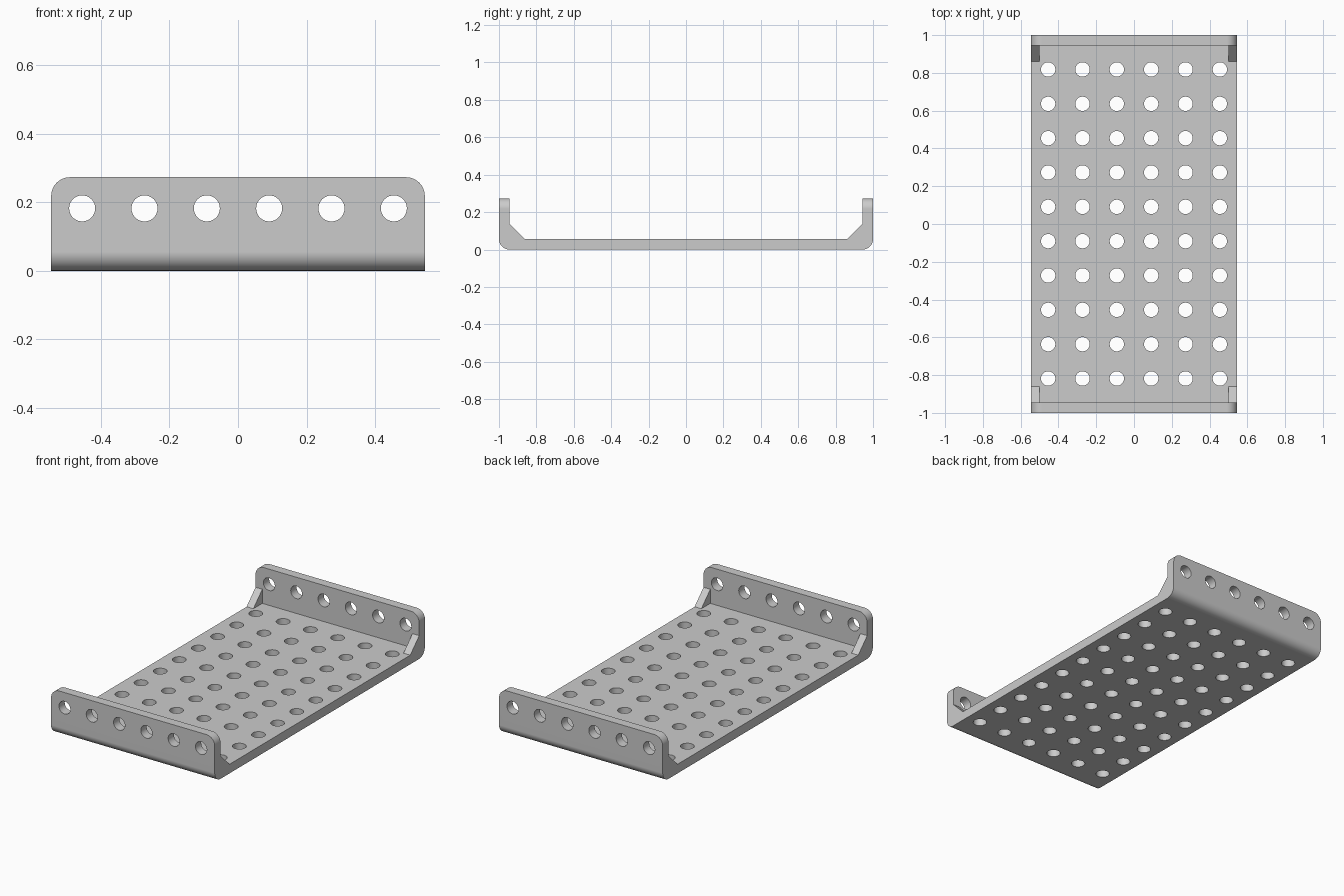
import bpy, bmesh
from mathutils import Matrix, Vector
from math import pi

cube = bpy.data.objects.get("Cube")
if cube:
    bpy.data.objects.remove(cube, do_unlink=True)

W, L, H, T = 0.545, 1.0, 0.273, 0.055   # half width, half length, height, thickness
PITCH, HOLE_R = 0.1818, 0.038
GUSSET, RIB = 0.085, 0.045

steel = bpy.data.materials.new("light grey metal")
steel.use_nodes = True
grey = (0.6, 0.6, 0.6, 1)
steel.diffuse_color = grey
steel.node_tree.nodes["Principled BSDF"].inputs["Base Color"].default_value = grey


def make_object(name, bm):
    bmesh.ops.recalc_face_normals(bm, faces=bm.faces)
    mesh = bpy.data.meshes.new(name)
    bm.to_mesh(mesh)
    bm.free()
    mesh.materials.append(steel)
    obj = bpy.data.objects.new(name, mesh)
    bpy.context.collection.objects.link(obj)
    return obj


def extrude_profile(points, x0, x1):
    """Sweep a (y, z) outline from x0 to x1."""
    bm = bmesh.new()
    face = bm.faces.new([bm.verts.new((x0, y, z)) for y, z in points])
    new = bmesh.ops.extrude_face_region(bm, geom=[face])["geom"]
    verts = [g for g in new if isinstance(g, bmesh.types.BMVert)]
    bmesh.ops.translate(bm, verts=verts, vec=(x1 - x0, 0, 0))
    return bm


def row(count):
    return [(i - (count - 1) / 2) * PITCH for i in range(count)]


# U-shaped channel with rounded outer bends and rounded flange corners
inner = L - T
bm = extrude_profile([(-L, 0), (L, 0), (L, H), (inner, H), (inner, T),
                      (-inner, T), (-inner, H), (-L, H)], -W, W)
rounded = []
for e in bm.edges:
    mid = (e.verts[0].co + e.verts[1].co) / 2
    d = e.verts[1].co - e.verts[0].co
    bend = abs(d.x) > W and mid.z < 0.001
    corner = abs(d.y) > 0.01 and mid.z > H - 0.001
    if bend or corner:
        rounded.append(e)
bmesh.ops.bevel(bm, geom=rounded, offset=T, offset_type='OFFSET',
                segments=8, profile=0.5, affect='EDGES')
channel = make_object("channel_plate", bm)

# Hole cutters: a grid through the floor and a row through both flanges
bm = bmesh.new()


def add_cutter(matrix, depth):
    bmesh.ops.create_cone(bm, cap_ends=True, segments=32, radius1=HOLE_R,
                          radius2=HOLE_R, depth=depth, matrix=matrix)


for x in row(6):
    for y in row(10):
        add_cutter(Matrix.Translation((x, y, T / 2)), T * 2)
    add_cutter(Matrix.Translation((x, 0, 0.182)) @ Matrix.Rotation(pi / 2, 4, 'X'), 2.2)
cutter = make_object("hole_cutter", bm)
cutter.hide_render = True

holes = channel.modifiers.new("holes", 'BOOLEAN')
holes.operation = 'DIFFERENCE'
holes.solver = 'EXACT'
holes.object = cutter
bpy.ops.object.select_all(action='DESELECT')
bpy.context.view_layer.objects.active = channel
channel.select_set(True)
bpy.ops.object.modifier_apply(modifier=holes.name)
bpy.data.objects.remove(cutter, do_unlink=True)
bpy.ops.object.shade_smooth_by_angle(angle=pi / 6)
weighted = channel.modifiers.new("even_shading", 'WEIGHTED_NORMAL')
weighted.keep_sharp = True

# Triangular gussets in the four inside corners
for end, sy in (("front", -1), ("back", 1)):
    for side, sx in (("left", 1), ("right", -1)):
        outline = [(sy * inner, T), (sy * (inner - GUSSET), T),
                   (sy * inner, T + GUSSET)]
        make_object(f"{end}_{side}_gusset",
                    extrude_profile(outline, sx * (W - RIB), sx * W))
